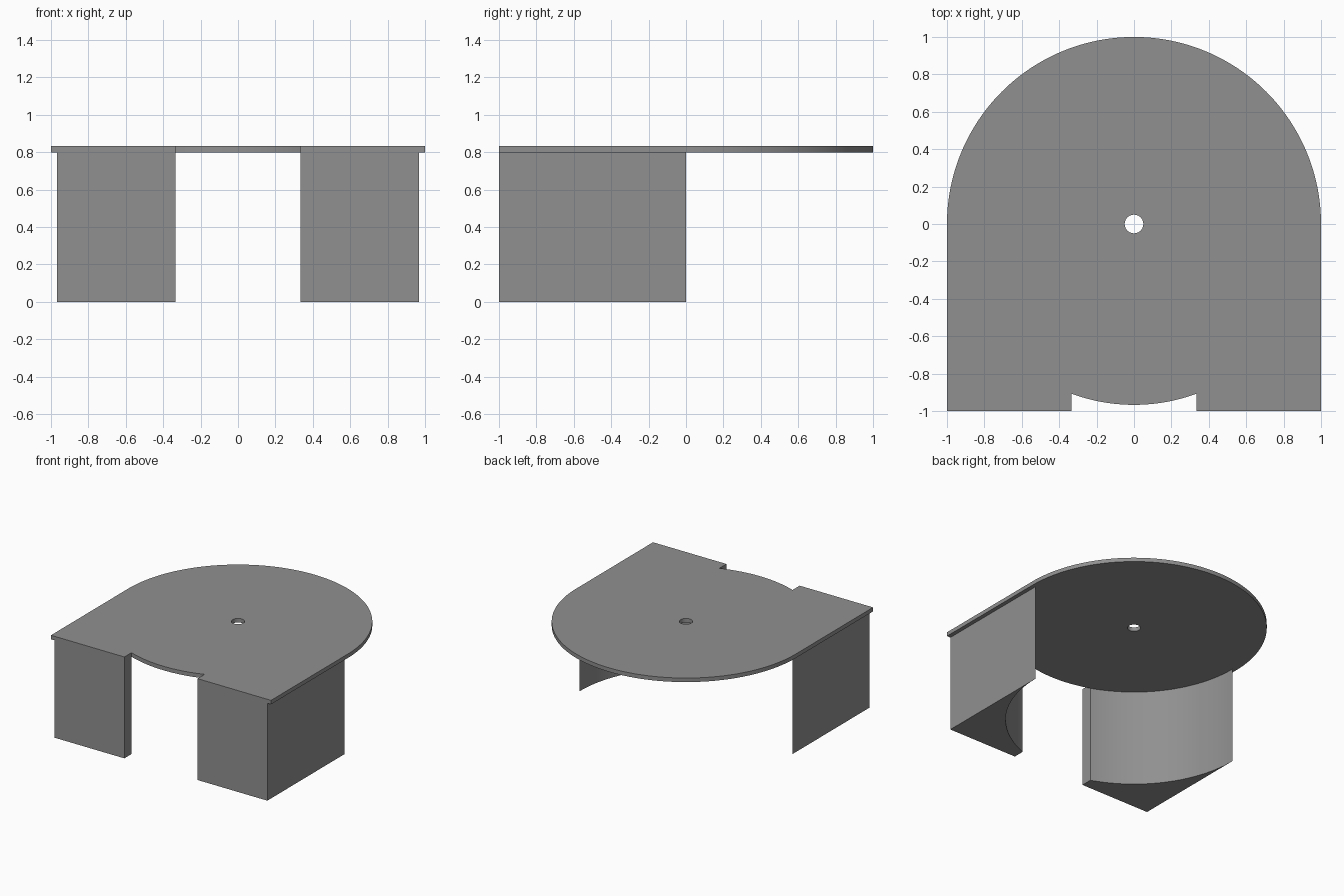
import bpy
import bmesh
from math import cos, sin, pi, asin, radians

cube = bpy.data.objects.get("Cube")
if cube:
    bpy.data.objects.remove(cube, do_unlink=True)

LEG_TOP, TOP = 0.8, 0.833        # underside and upper face of the plate
INNER = 0.967                    # radius of the round recess and leg width
GAP = 0.333                      # half width of the front opening
SWEEP = asin(GAP / INNER)        # half angle of the opening

grey = bpy.data.materials.new("mid grey")
grey.use_nodes = True
grey.diffuse_color = (0.28, 0.28, 0.28, 1)
grey.node_tree.nodes["Principled BSDF"].inputs["Base Color"].default_value = grey.diffuse_color


def arc(radius, start, end, steps):
    """Points along an arc about the origin, both ends included."""
    angles = [start + (end - start) * i / steps for i in range(steps + 1)]
    return [(radius * cos(a), radius * sin(a)) for a in angles]


def slab(name, loops, bottom, top):
    """Fill the outlines (later ones are holes) and thicken them upward."""
    bm = bmesh.new()
    edges = []
    for loop in loops:
        verts = [bm.verts.new((x, y, bottom)) for x, y in loop]
        edges += [bm.edges.new((verts[i - 1], verts[i])) for i in range(len(verts))]
    bmesh.ops.triangle_fill(bm, edges=edges, use_beauty=True, normal=(0, 0, 1))
    bm.normal_update()
    for face in bm.faces:
        if face.normal.z < 0:
            face.normal_flip()
    mesh = bpy.data.meshes.new(name)
    bm.to_mesh(mesh)
    bm.free()
    mesh.materials.append(grey)
    obj = bpy.data.objects.new(name, mesh)
    bpy.context.collection.objects.link(obj)
    bpy.ops.object.select_all(action="DESELECT")
    obj.select_set(True)
    bpy.context.view_layer.objects.active = obj
    thick = obj.modifiers.new("thickness", "SOLIDIFY")
    thick.thickness = top - bottom
    thick.offset = 1
    bpy.ops.object.modifier_apply(modifier=thick.name)
    bpy.ops.object.shade_smooth_by_angle(angle=radians(30))
    return obj


# Top plate: round back, square front corners, curved notch and centre hole
outline = arc(1, 0, pi, 96)
outline += [(-1, -1), (-GAP, -1)]
outline += arc(INNER, -pi / 2 - SWEEP, -pi / 2 + SWEEP, 24)
outline += [(GAP, -1), (1, -1)]
hole = arc(0.05, 0, 2 * pi, 32)[:-1]
slab("top_plate", [outline, hole], LEG_TOP, TOP)

# Corner legs: square outside, hollowed by the round recess inside
for side, name in ((1, "left_leg"), (-1, "right_leg")):
    profile = arc(INNER, 0, -pi / 2 + SWEEP, 48) + [(GAP, -1), (INNER, -1)]
    slab(name, [[(side * x, y) for x, y in profile]], 0, LEG_TOP)
